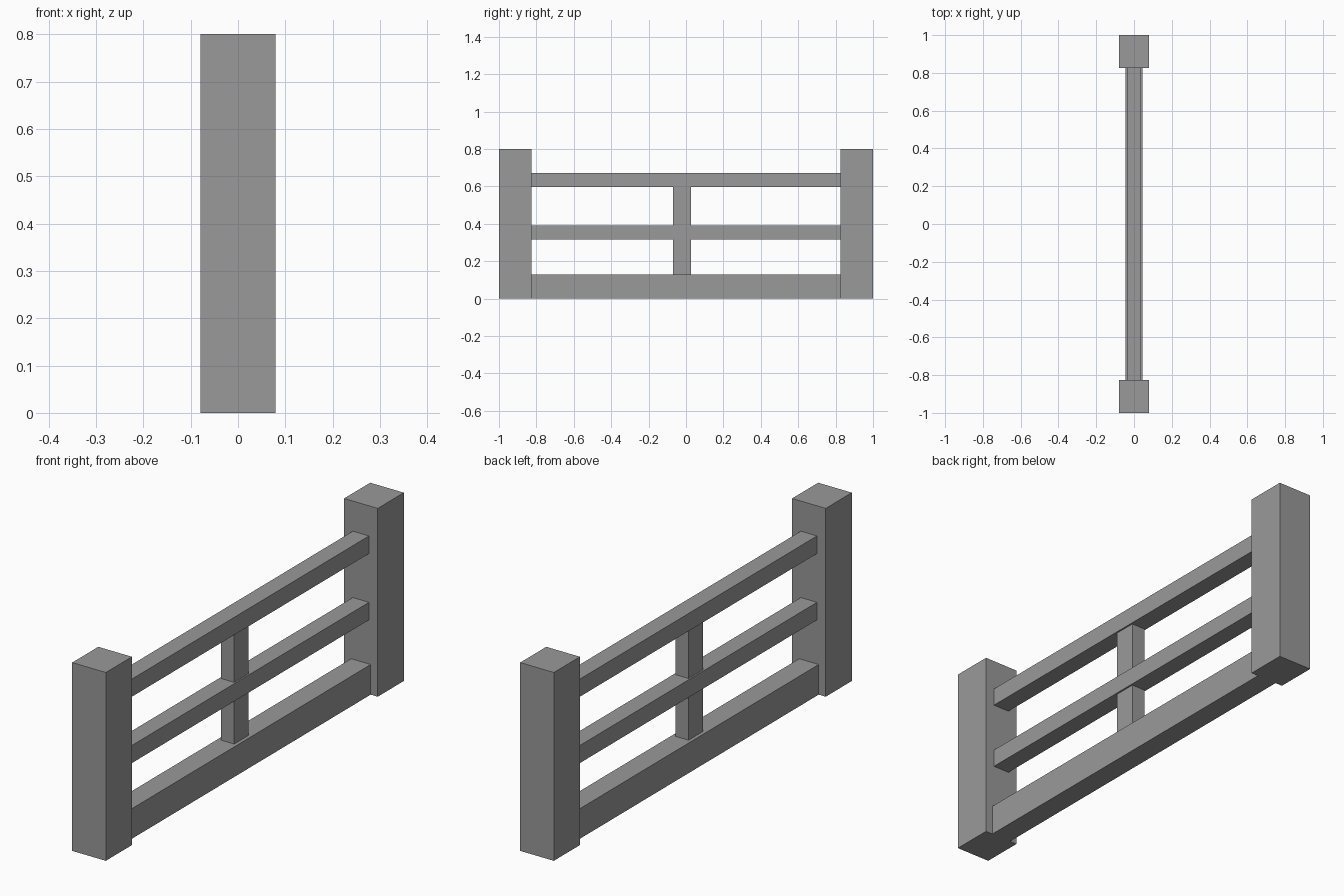
import bpy

cube = bpy.data.objects.get("Cube")
if cube:
    bpy.data.objects.remove(cube, do_unlink=True)

# Single grey material
grey = bpy.data.materials.new("plain grey")
grey.use_nodes = True
COLOR = (0.32, 0.32, 0.32, 1)
grey.diffuse_color = COLOR
grey.node_tree.nodes["Principled BSDF"].inputs["Base Color"].default_value = COLOR


def beam(name, half_width, y_range, z_range):
    """Box centred on x, spanning the given y and z ranges."""
    (y0, y1), (z0, z1) = y_range, z_range
    bpy.ops.mesh.primitive_cube_add(size=1, location=(0, (y0 + y1) / 2, (z0 + z1) / 2))
    obj = bpy.context.object
    obj.name = name
    obj.scale = (2 * half_width, y1 - y0, z1 - z0)
    bpy.ops.object.transform_apply(location=False, rotation=False, scale=True)
    obj.data.materials.append(grey)
    return obj


INNER = 0.825  # inner face of each post
HEIGHT = 0.8

# End posts
beam("front_post", 0.079, (-1, -INNER), (0, HEIGHT))
beam("back_post", 0.079, (INNER, 1), (0, HEIGHT))

# Horizontal rails between the posts
span = (-INNER, INNER)
beam("bottom_rail", 0.046, span, (0, 0.128))
beam("middle_rail", 0.038, span, (0.315, 0.39))
beam("top_rail", 0.038, span, (0.597, 0.672))

# Slightly off-centre upright, in two pieces around the middle rail
for name, z_range in (("lower_upright", (0.128, 0.315)), ("upper_upright", (0.39, 0.597))):
    beam(name, 0.031, (-0.07, 0.027), z_range)
